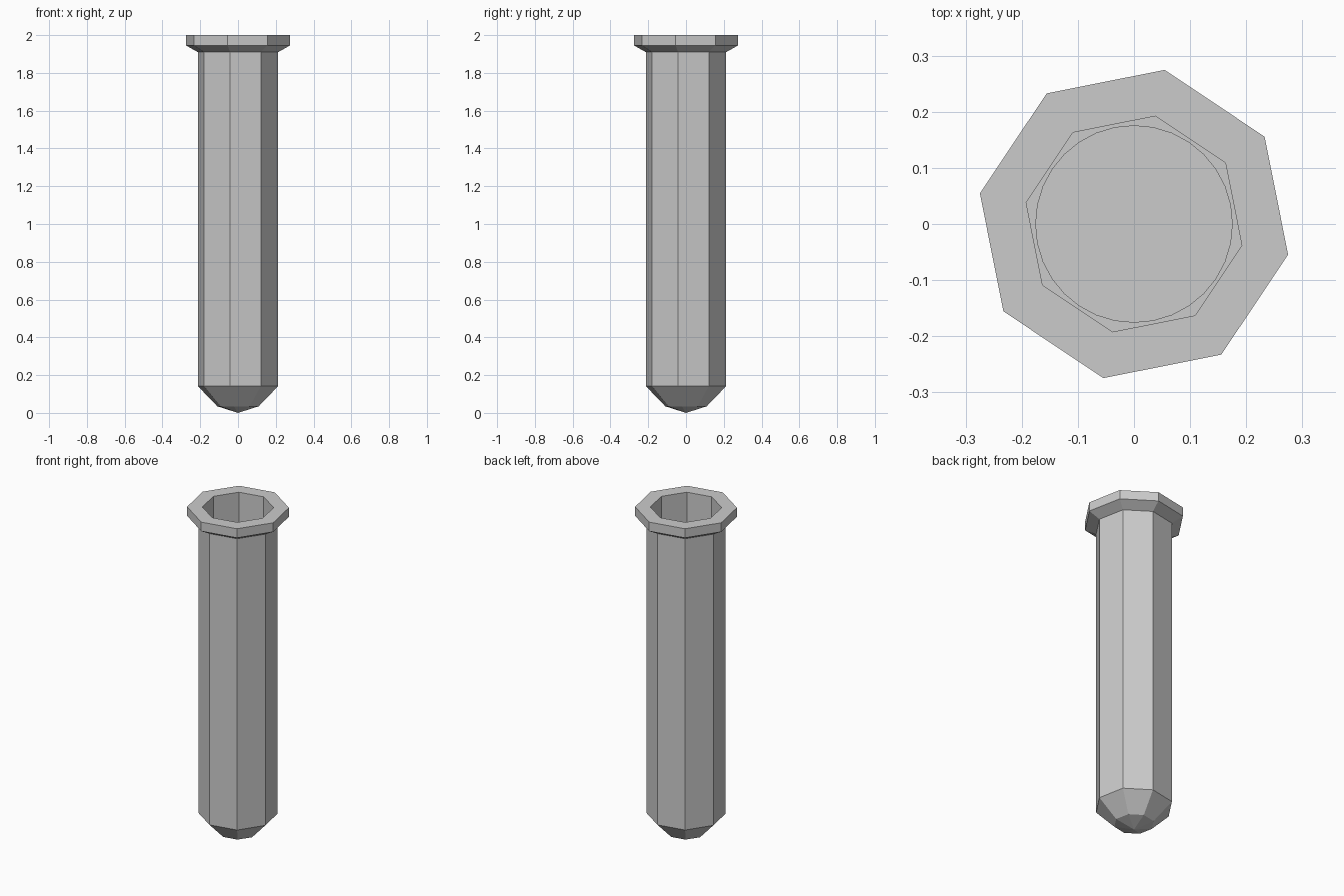
import bpy, bmesh
from math import pi, sin, cos

if "Cube" in bpy.data.objects:
    bpy.data.objects.remove(bpy.data.objects["Cube"])


def lathe(name, profile, sides, turn=0.0):
    """Revolve (radius, z) points around z; radius 0 makes a single pole vertex."""
    bm = bmesh.new()
    rings = []
    for r, z in profile:
        if r == 0:
            rings.append([bm.verts.new((0, 0, z))])
        else:
            rings.append([bm.verts.new((r * cos(turn + 2 * pi * i / sides),
                                        r * sin(turn + 2 * pi * i / sides), z))
                          for i in range(sides)])
    for a, b in zip(rings, rings[1:]):
        for i in range(sides):
            j = (i + 1) % sides
            if len(a) == 1:
                bm.faces.new((a[0], b[j], b[i]))
            else:
                bm.faces.new((a[i], a[j], b[j], b[i]))
    # close any open ring ends with a flat cap
    for ring in (rings[0], rings[-1]):
        if len(ring) > 1:
            bm.faces.new(ring)
    bmesh.ops.recalc_face_normals(bm, faces=bm.faces)
    mesh = bpy.data.meshes.new(name)
    bm.to_mesh(mesh)
    bm.free()
    obj = bpy.data.objects.new(name, mesh)
    bpy.context.collection.objects.link(obj)
    return obj


# Eight-sided tube: pointed base, straight wall, flared lip, hollow with flat floor
tube_profile = [(0, 0), (0.112, 0.035), (0.217, 0.142), (0.217, 1.91),
                (0.28, 1.945), (0.28, 2.0), (0.196, 2.0), (0.196, 0.145)]
lathe("tube", tube_profile, 8, -pi / 16)

# Round column of contents standing inside the tube
contents = lathe("contents", [(0.176, 0.145), (0.176, 1.0)], 32)
bpy.context.view_layer.objects.active = contents
contents.select_set(True)
bpy.ops.object.shade_smooth_by_angle()
